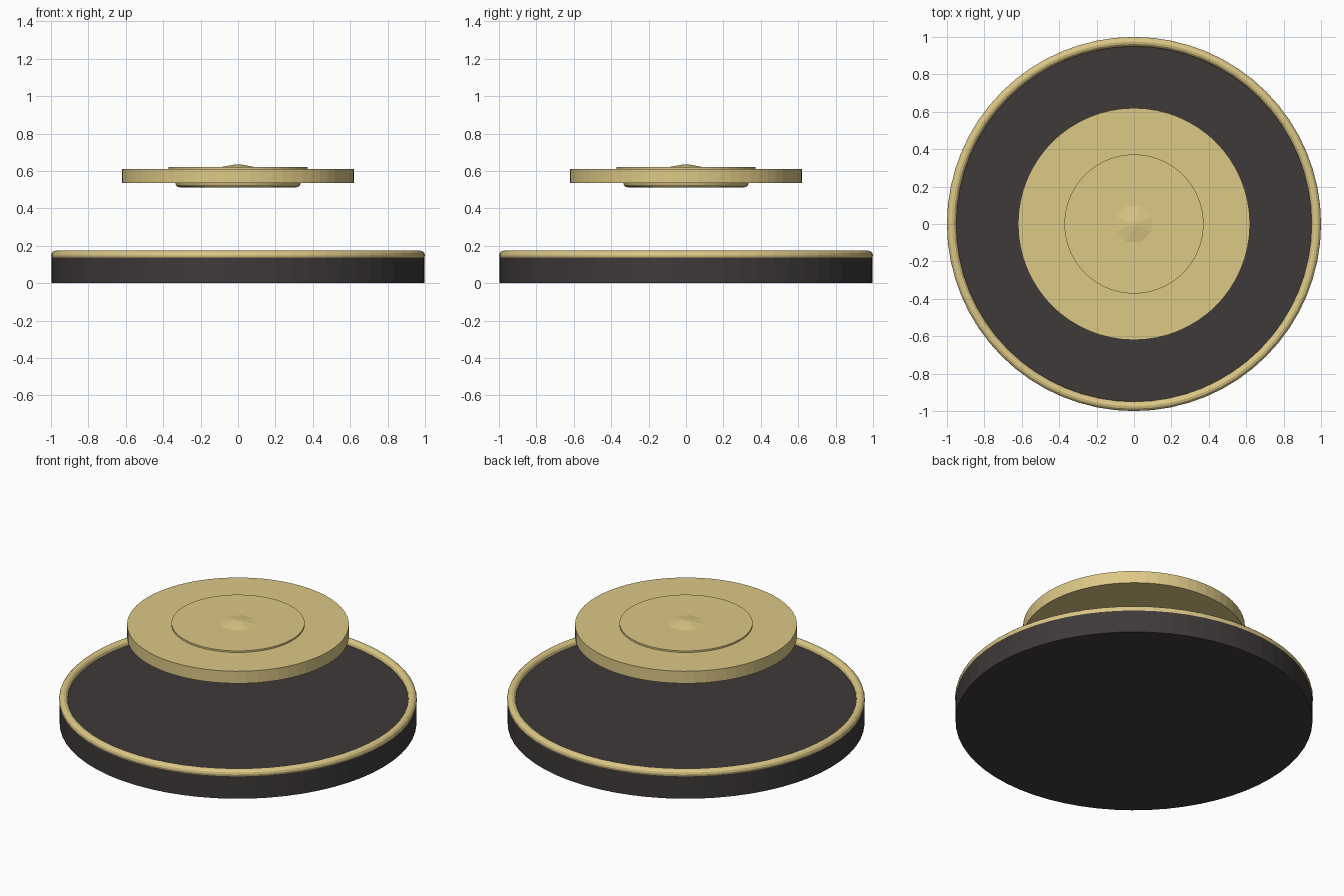
import bpy, math

if "Cube" in bpy.data.objects:
    bpy.data.objects.remove(bpy.data.objects["Cube"])


def material(name, rgb):
    m = bpy.data.materials.new(name)
    m.diffuse_color = (*rgb, 1)
    m.use_nodes = True
    m.node_tree.nodes["Principled BSDF"].inputs["Base Color"].default_value = m.diffuse_color
    return m


dark = material("dark_stone", (0.05, 0.042, 0.042))
gold = material("gold", (0.72, 0.58, 0.24))


def finish(name, mat):
    ob = bpy.context.object
    ob.name = name
    ob.data.materials.append(mat)
    return ob


def disc(name, r, z0, z1, mat, sides=64):
    bpy.ops.mesh.primitive_cylinder_add(vertices=sides, radius=r, depth=z1 - z0,
                                        location=(0, 0, (z0 + z1) / 2))
    return finish(name, mat)


def ring(name, major, minor, z, mat):
    bpy.ops.mesh.primitive_torus_add(major_radius=major, minor_radius=minor,
                                     major_segments=64, minor_segments=12,
                                     location=(0, 0, z))
    return finish(name, mat)


# Wide dark base with gold rim
disc("base", 0.997, 0, 0.14, dark)
ring("base_rim", 0.975, 0.025, 0.149, gold)

# Floating gold plate with ring beneath and shallow step on top
disc("floating_plate", 0.62, 0.535, 0.61, gold)
ring("under_ring", 0.31, 0.025, 0.537, gold)
disc("plate_step", 0.372, 0.605, 0.62, gold)

# Low faceted stud in the centre
bpy.ops.mesh.primitive_cone_add(vertices=8, radius1=0.11, radius2=0.015, depth=0.016,
                                location=(0, 0, 0.627), rotation=(0, 0, math.radians(22.5)))
finish("centre_stud", gold)
